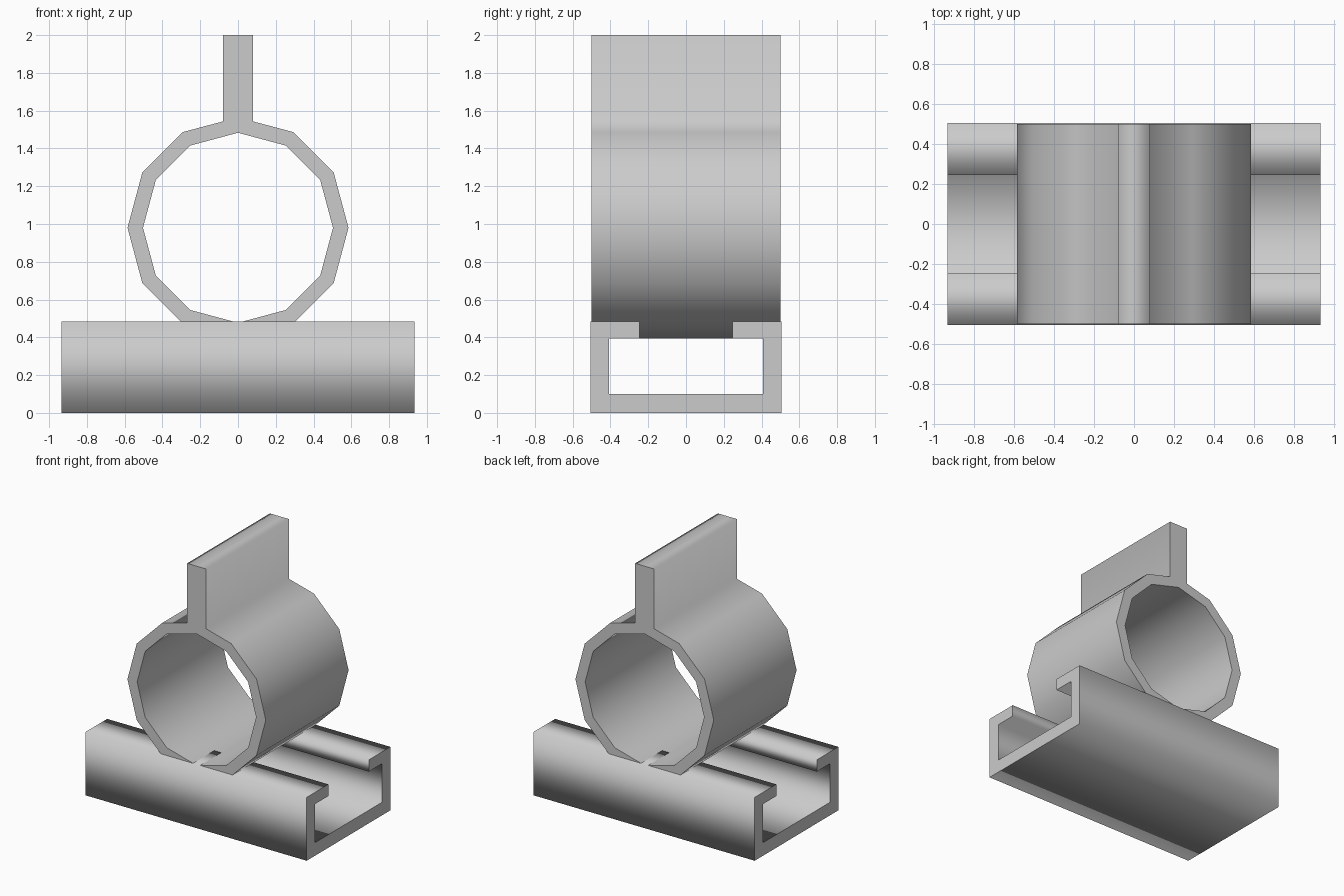
import bpy, bmesh, math

if "Cube" in bpy.data.objects:
    bpy.data.objects.remove(bpy.data.objects["Cube"])


def extrude_profile(name, loops, half, place):
    """Extrude closed 2D loops (outline plus holes) from -half to +half."""
    bm = bmesh.new()
    cap_edges = {-half: [], half: []}
    for loop in loops:
        ends = []
        n = len(loop)
        for d in (-half, half):
            verts = [bm.verts.new(place(a, b, d)) for a, b in loop]
            cap_edges[d] += [bm.edges.new((verts[i], verts[(i + 1) % n])) for i in range(n)]
            ends.append(verts)
        p, q = ends
        for i in range(n):
            j = (i + 1) % n
            bm.faces.new((p[i], p[j], q[j], q[i])).smooth = True
    # flat end caps
    for edges in cap_edges.values():
        caps = bmesh.ops.triangle_fill(bm, use_beauty=True, edges=edges)
        for g in caps["geom"]:
            if isinstance(g, bmesh.types.BMFace):
                g.smooth = False
        for e in edges:
            e.smooth = False
    bmesh.ops.recalc_face_normals(bm, faces=bm.faces)
    mesh = bpy.data.meshes.new(name)
    bm.to_mesh(mesh)
    bm.free()
    obj = bpy.data.objects.new(name, mesh)
    bpy.context.collection.objects.link(obj)
    return obj


def circle(radius, cz, steps):
    return [(radius * math.cos(math.radians(30 * k)),
             cz + radius * math.sin(math.radians(30 * k))) for k in steps]


# C-shaped rail running along x
half_rail = [(0.505, 0.0), (0.505, 0.485), (0.245, 0.485),
             (0.245, 0.395), (0.407, 0.395), (0.407, 0.1)]
rail = half_rail + [(-y, z) for y, z in reversed(half_rail)]
extrude_profile("slotted_rail", [rail], 0.935, lambda a, b, d: (d, a, b))

# Twelve-sided ring with upright tab, running along y
cz = 0.98
tab = [(0.08, 1.543), (0.08, 2.0), (-0.08, 2.0), (-0.08, 1.543)]
outer = circle(0.585, cz, range(-8, 3)) + tab
inner = circle(0.503, cz, range(12))
# the tab replaces the ring's top vertex
outer = circle(0.585, cz, range(4, 15)) 
outer = tab + outer
extrude_profile("ring_with_tab", [outer, inner], 0.5, lambda a, b, d: (a, d, b))
